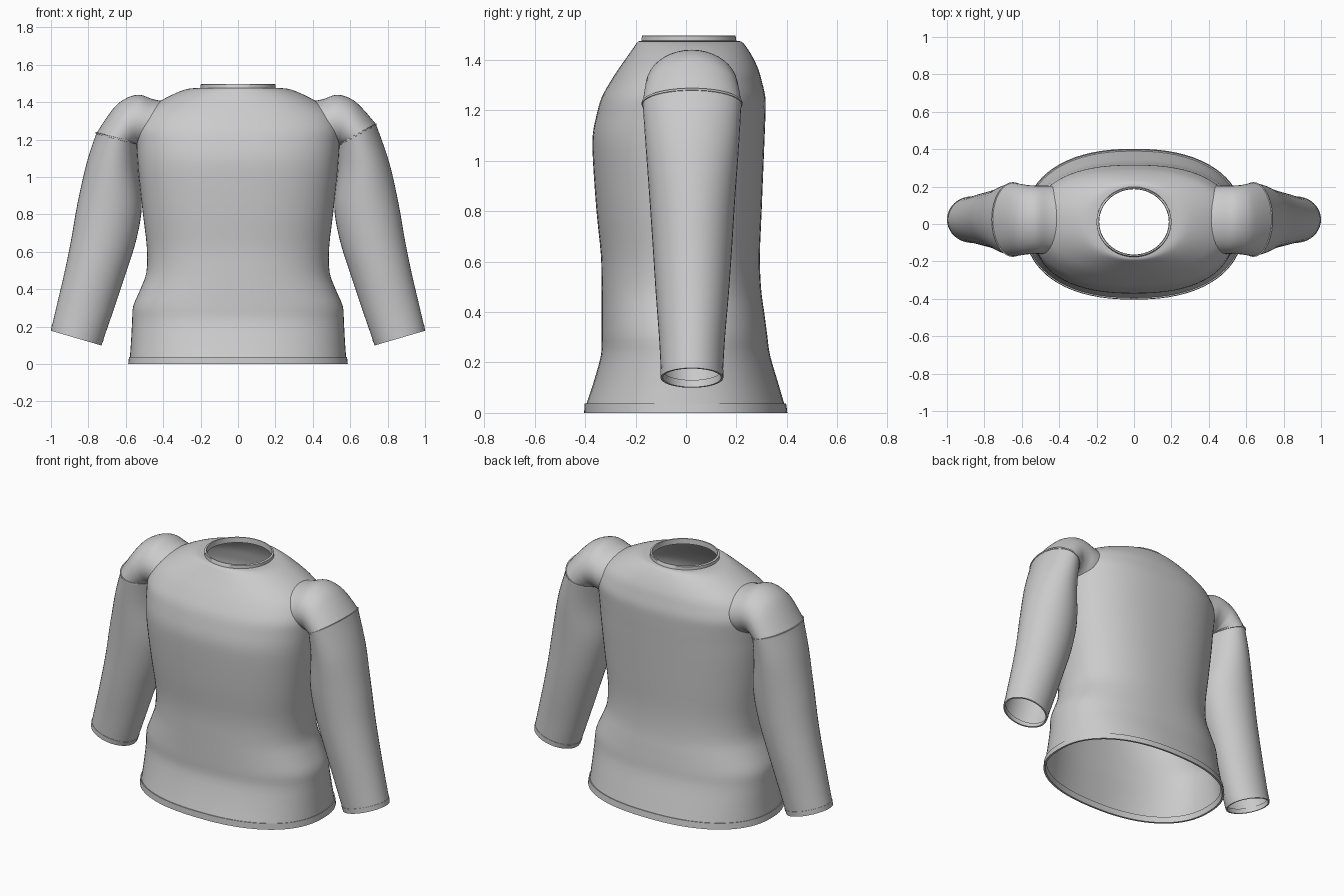
import bpy, bmesh, math
from mathutils import Vector

if "Cube" in bpy.data.objects:
    bpy.data.objects.remove(bpy.data.objects["Cube"])

cloth = bpy.data.materials.new("grey_cloth")
cloth.diffuse_color = (0.6, 0.6, 0.6, 1)
cloth.use_nodes = True
cloth.node_tree.nodes["Principled BSDF"].inputs["Base Color"].default_value = cloth.diffuse_color


def smooth_rows(rows, steps):
    """Catmull-Rom interpolation through rows of numbers."""
    out = []
    for i in range(len(rows) - 1):
        p0, p1 = rows[max(i - 1, 0)], rows[i]
        p2, p3 = rows[i + 1], rows[min(i + 2, len(rows) - 1)]
        for s in range(steps):
            t = s / steps
            out.append([0.5 * (2 * b + (c - a) * t + (2 * a - 5 * b + 4 * c - d) * t * t
                               + (3 * b - a - 3 * c + d) * t ** 3)
                        for a, b, c, d in zip(p0, p1, p2, p3)])
    return out + [list(rows[-1])]


def loft(name, rings, closed=False):
    bm = bmesh.new()
    loops = [[bm.verts.new(p) for p in r] for r in rings]
    pairs = list(zip(loops, loops[1:])) + ([(loops[-1], loops[0])] if closed else [])
    for a, b in pairs:
        n = len(a)
        for i in range(n):
            bm.faces.new((a[i], a[(i + 1) % n], b[(i + 1) % n], b[i]))
    bmesh.ops.recalc_face_normals(bm, faces=bm.faces)
    me = bpy.data.meshes.new(name)
    bm.to_mesh(me)
    bm.free()
    me.materials.append(cloth)
    ob = bpy.data.objects.new(name, me)
    bpy.context.collection.objects.link(ob)
    bpy.ops.object.select_all(action='DESELECT')
    ob.select_set(True)
    bpy.context.view_layer.objects.active = ob
    bpy.ops.object.shade_smooth_by_angle(angle=math.radians(40))
    return ob


def body_ring(z, w, y0, y1, e, n=72):
    """Horizontal superellipse: half width w, front y0, back y1, exponent e."""
    pts = []
    for i in range(n):
        t = 2 * math.pi * i / n
        c, s = math.cos(t), math.sin(t)
        pts.append((w * math.copysign(abs(c) ** (2 / e), c),
                    (y0 + y1) / 2 + (y1 - y0) / 2 * math.copysign(abs(s) ** (2 / e), s), z))
    return pts


def arm_ring(side, xi, zi, xo, zo, y0, y1, grow=0.0, n=40):
    """Tilted ellipse from inner point (xi, zi) to outer point (xo, zo)."""
    a, b = Vector((xi, 0, zi)), Vector((xo, 0, zo))
    mid, half = (a + b) / 2, (b - a) / 2
    half *= 1 + grow / half.length
    pts = []
    for i in range(n):
        t = 2 * math.pi * i / n
        p = mid + half * math.cos(t)
        pts.append((side * p.x, (y0 + y1) / 2 + ((y1 - y0) / 2 + grow) * math.sin(t), p.z))
    return pts


# Torso: z, half width, front y, back y, squareness
torso = [
    (0.035, 0.578, -0.395, 0.39, 2.3), (0.12, 0.572, -0.367, 0.365, 2.3),
    (0.23, 0.566, -0.337, 0.333, 2.3), (0.31, 0.56, -0.335, 0.322, 2.3),
    (0.40, 0.522, -0.335, 0.31, 2.3), (0.49, 0.49, -0.335, 0.298, 2.3),
    (0.62, 0.487, -0.337, 0.293, 2.3), (0.80, 0.508, -0.355, 0.30, 2.35),
    (1.00, 0.53, -0.369, 0.308, 2.4), (1.10, 0.538, -0.37, 0.312, 2.4),
    (1.18, 0.543, -0.355, 0.315, 2.4), (1.25, 0.545, -0.335, 0.315, 2.4),
    (1.31, 0.525, -0.302, 0.302, 2.35), (1.36, 0.485, -0.27, 0.288, 2.3),
    (1.41, 0.41, -0.235, 0.265, 2.2), (1.45, 0.33, -0.207, 0.24, 2.1),
    (1.472, 0.265, -0.19, 0.22, 2.0), (1.476, 0.195, -0.172, 0.196, 2.0)]
loft("torso", [body_ring(*r) for r in smooth_rows(torso, 3)])

# Hem band, folded over to the inside
hem = [(0.035, 0.575, -0.39, 0.385), (0.037, 0.583, -0.402, 0.397), (0.0, 0.587, -0.404, 0.402),
       (0.0, 0.575, -0.392, 0.39), (0.035, 0.568, -0.385, 0.38)]
loft("hem_band", [body_ring(*r, 2.3) for r in hem], closed=True)

# Collar band
collar = [(1.465, 0.20, -0.178, 0.20), (1.494, 0.20, -0.175, 0.197), (1.497, 0.196, -0.172, 0.194),
          (1.497, 0.188, -0.165, 0.188), (1.465, 0.186, -0.163, 0.186)]
loft("collar", [body_ring(*r, 2.0) for r in collar], closed=True)

for side, label in ((-1, "left"), (1, "right")):
    # Armhole seam sits a little higher on the right outer edge
    seam = (0.538, 1.178, 0.757, 1.235, -0.172, 0.22) if side < 0 else \
           (0.538, 1.172, 0.738, 1.282, -0.172, 0.22)

    # Puffed shoulder cap: inner x, z, outer x, z, front y, back y
    cap = [(0.44, 1.13, 0.36, 1.40, -0.17, 0.20), (0.48, 1.14, 0.45, 1.415, -0.16, 0.205),
           (0.505, 1.15, 0.53, 1.44, -0.16, 0.205), (0.525, 1.16, 0.61, 1.415, -0.162, 0.208),
           (0.533, 1.165, 0.672, 1.36, -0.167, 0.214), seam]
    loft(label + "_shoulder", [arm_ring(side, *r) for r in smooth_rows(cap, 4)])

    # Raised seam around the sleeve top
    ridge = []
    for grow, dz in ((-0.004, -0.005), (0.004, -0.004), (0.004, 0.004), (-0.004, 0.005)):
        xi, zi, xo, zo, y0, y1 = seam
        ridge.append(arm_ring(side, xi, zi + dz, xo, zo + dz, y0, y1, grow))
    loft(label + "_seam", ridge, closed=True)

    # Sleeve
    sleeve = [seam, (0.533, 1.03, 0.808, 1.08, -0.16, 0.21), (0.515, 0.84, 0.858, 0.86, -0.145, 0.195),
              (0.545, 0.66, 0.893, 0.66, -0.132, 0.183), (0.605, 0.47, 0.93, 0.48, -0.12, 0.17),
              (0.665, 0.29, 0.97, 0.31, -0.107, 0.155), (0.721, 0.128, 0.994, 0.207, -0.10, 0.147)]
    loft(label + "_sleeve", [arm_ring(side, *r) for r in smooth_rows(sleeve, 5)])

    # Cuff, folded over to the inside
    top = (0.721, 0.128, 0.994, 0.207, -0.10, 0.147)
    end = (0.732, 0.10, 0.999, 0.178, -0.10, 0.147)
    cuff = [arm_ring(side, *top, 0.002), arm_ring(side, *end, 0.001),
            arm_ring(side, *end, -0.008), arm_ring(side, *top, -0.008)]
    loft(label + "_cuff", cuff, closed=True)
